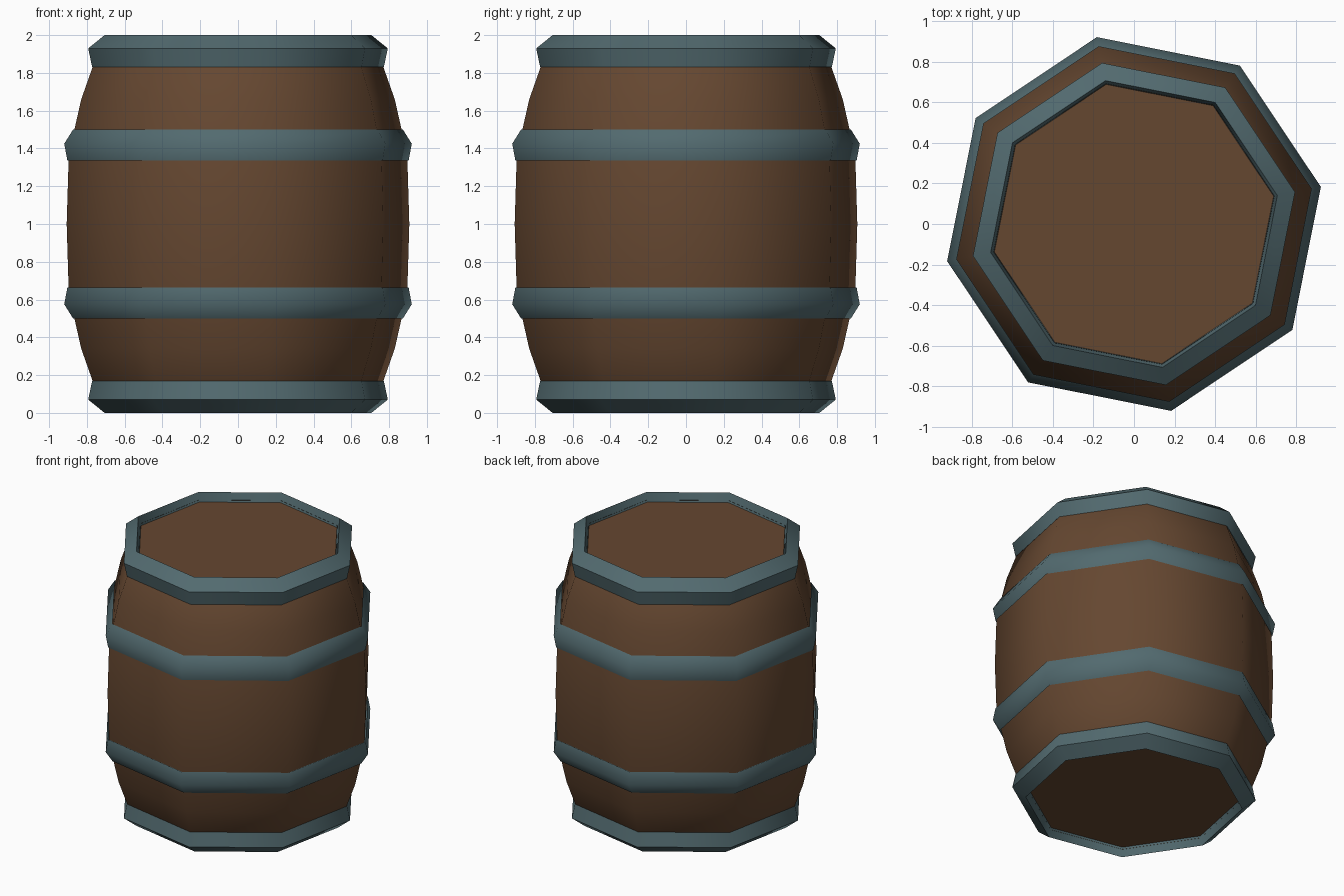
import bpy, bmesh, math

if "Cube" in bpy.data.objects:
    bpy.data.objects.remove(bpy.data.objects["Cube"])

SIDES = 8
TURN = math.pi / 16


def material(name, rgb):
    m = bpy.data.materials.new(name)
    m.use_nodes = True
    m.diffuse_color = (*rgb, 1)
    m.node_tree.nodes["Principled BSDF"].inputs["Base Color"].default_value = (*rgb, 1)
    return m


wood = material("brown wood", (0.13, 0.063, 0.03))
iron = material("grey teal iron", (0.085, 0.145, 0.16))


def lathe(name, profile, mat, capped=False):
    """Turn (half width, height) points, listed bottom to top, into an octagonal shell."""
    bm = bmesh.new()
    rings = []
    for half_width, z in profile:
        r = half_width / math.cos(TURN)
        angles = [TURN + math.tau * i / SIDES for i in range(SIDES)]
        rings.append([bm.verts.new((r * math.cos(a), r * math.sin(a), z)) for a in angles])
    for low, high in zip(rings, rings[1:]):
        for i in range(SIDES):
            j = (i + 1) % SIDES
            bm.faces.new((low[i], low[j], high[j], high[i]))
    if capped:
        bm.faces.new(rings[0][::-1])
        bm.faces.new(rings[-1])
    mesh = bpy.data.meshes.new(name)
    bm.to_mesh(mesh)
    bm.free()
    mesh.materials.append(mat)
    obj = bpy.data.objects.new(name, mesh)
    bpy.context.collection.objects.link(obj)
    bpy.ops.object.select_all(action="DESELECT")
    obj.select_set(True)
    bpy.context.view_layer.objects.active = obj
    bpy.ops.object.shade_smooth_by_angle(angle=math.radians(60))
    return obj


def flipped(profile):
    return [(w, 2 - z) for w, z in reversed(profile)]


# Bulging wooden body with recessed flat ends
lower = [(0.69, 0.05), (0.77, 0.17), (0.83, 0.34), (0.866, 0.5), (0.897, 0.67)]
lathe("barrel_body", lower + [(0.907, 1.0)] + flipped(lower), wood)

# Flat lids set just inside the end hoops
lid = [(0.64, 1.94), (0.69, 1.95)]
lathe("top_lid", [(0.70, 1.935), (0.64, 1.93)], wood, capped=True)
lathe("bottom_lid", [(0.64, 0.07), (0.70, 0.065)], wood, capped=True)

# Iron hoops, mirrored about the middle height
end_hoop = [(0.772, 1.83), (0.793, 1.93), (0.706, 2.0), (0.686, 1.93)]
belly_hoop = [(0.903, 1.335), (0.92, 1.425), (0.873, 1.5)]
for part, profile in (("end_hoop", end_hoop), ("belly_hoop", belly_hoop)):
    lathe("upper_" + part, profile, iron)
    lathe("lower_" + part, flipped(profile), iron)
